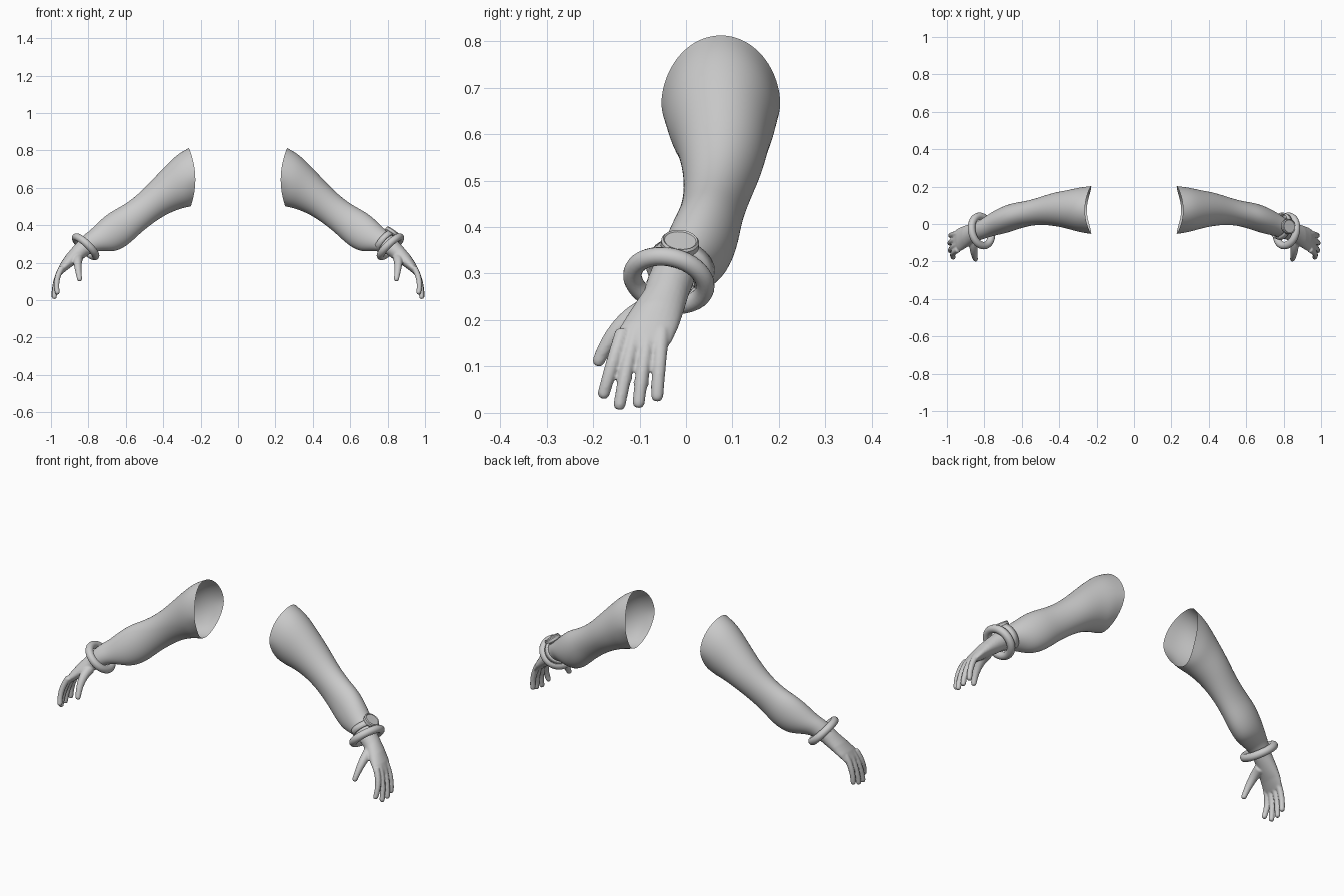
import bpy, bmesh, math
from mathutils import Vector, Matrix

if "Cube" in bpy.data.objects:
    bpy.data.objects.remove(bpy.data.objects["Cube"])

grey = bpy.data.materials.new("plain_grey")
grey.use_nodes = True
colour = (0.6, 0.6, 0.6, 1)
grey.diffuse_color = colour
grey.node_tree.nodes["Principled BSDF"].inputs["Base Color"].default_value = colour


def finish(bm, name, mods=(), both=True, angle=60):
    """Turn a bmesh into a smooth left-side object, mirrored to the right if asked."""
    bmesh.ops.recalc_face_normals(bm, faces=bm.faces)
    for side in ("left", "right") if both else ("left",):
        mesh = bpy.data.meshes.new(f"{side}_{name}")
        bm.to_mesh(mesh)
        if side == "right":
            mesh.transform(Matrix.Scale(-1, 4, (1, 0, 0)))
            mesh.flip_normals()
        mesh.materials.append(grey)
        ob = bpy.data.objects.new(mesh.name, mesh)
        bpy.context.collection.objects.link(ob)
        bpy.ops.object.select_all(action='DESELECT')
        ob.select_set(True)
        bpy.context.view_layer.objects.active = ob
        bpy.ops.object.shade_smooth_by_angle(angle=math.radians(angle))
        for kind, settings in mods:
            mod = ob.modifiers.new(kind.title(), kind)
            for key, value in settings.items():
                setattr(mod, key, value)
    bm.free()


def loft(bm, rings, cap=False):
    loops = [[bm.verts.new(p) for p in ring] for ring in rings]
    n = len(loops[0])
    for a, b in zip(loops, loops[1:]):
        for i in range(n):
            bm.faces.new((a[i], a[(i + 1) % n], b[(i + 1) % n], b[i]))
    if cap:
        bm.faces.new(loops[0])
        bm.faces.new(loops[-1])


def angles(n):
    return [2 * math.pi * i / n for i in range(n)]


def section(ux, uz, lx, lz, y, half, n=24):
    """Oval through an upper and a lower point in the front plane."""
    up, low = Vector((ux, y, uz)), Vector((lx, y, lz))
    mid, rise = (up + low) / 2, (up - low) / 2
    return [mid + rise * math.sin(t) + Vector((0, half * math.cos(t), 0)) for t in angles(n)]


def frame(centre, axis):
    """Matrix with z along the axis and x close to the depth direction."""
    z = Vector(axis).normalized()
    y = z.cross(Vector((0, 1, 0))).normalized()
    x = y.cross(z)
    m = Matrix((x, y, z)).transposed().to_4x4()
    m.translation = centre
    return m


def tube(bm, points, radii, n=12):
    """Round-ended finger through a curve of three points."""
    a, b, c = map(Vector, points)
    rings, steps = [], 12
    for i in range(steps + 1):
        t = i / steps
        p = a * (1 - t) ** 2 + b * 2 * t * (1 - t) + c * t * t
        d = (b - a) * (1 - t) + (c - b) * t
        r = radii[0] + (radii[1] - radii[0]) * t
        m = frame(p, d)
        rings.append([m @ Vector((r * math.cos(q), r * math.sin(q), 0)) for q in angles(n)])
        if i == steps:
            for k in (0.5, 0.85):
                rings.append([m @ Vector((r * math.sqrt(1 - k * k) * math.cos(q),
                              r * math.sqrt(1 - k * k) * math.sin(q), r * k)) for q in angles(n)])
    loft(bm, rings, cap=True)


# Arm: open saddle-shaped shoulder edge, then ovals down to the wrist
shoulder = []
for t in angles(24):
    c, s = math.cos(t), math.sin(t)
    narrow = 1 + 0.25 * min(s, 0)
    shoulder.append((0.258 - 0.03 * c * c + 0.005 * s, 0.075 + 0.13 * c * narrow, 0.657 + 0.157 * s))
arm = [
    (.32, .785, .275, .495, .076, .12),
    (.39, .717, .31, .487, .078, .104),
    (.47, .63, .38, .46, .08, .09),
    (.55, .55, .45, .415, .07, .073),
    (.63, .497, .52, .36, .055, .067),
    (.685, .47, .585, .295, .042, .073),
    (.74, .425, .65, .258, .022, .074),
    (.79, .372, .71, .262, .002, .064),
    (.83, .345, .755, .262, -.02, .055),
    (.86, .31, .79, .245, -.034, .052),
]
bm = bmesh.new()
loft(bm, [shoulder] + [section(*r) for r in arm])
finish(bm, "arm", [("SUBSURF", {"levels": 2, "render_levels": 2})])

# Hand: palm, four fingers and thumb fused into one skin
palm = [
    (.845, .325, .775, .26, -.03, .05),
    (.882, .285, .818, .228, -.043, .049),
    (.92, .24, .86, .198, -.062, .057),
    (.95, .195, .902, .17, -.08, .063),
    (.966, .16, .932, .146, -.091, .06),
    (.97, .143, .945, .136, -.094, .052),
]
bm = bmesh.new()
loft(bm, [section(*r) for r in palm], cap=True)
fingers = [  # base y, tip x, tip y, tip z
    (-.136, .966, -.177, .042),
    (-.108, .982, -.143, .018),
    (-.080, .985, -.102, .022),
    (-.052, .980, -.062, .036),
]
for base_y, x, y, z in fingers:
    tube(bm, [(.94, base_y, .175), (.98, (base_y + y) / 2, .115), (x, y, z)], (.0165, .0135))
tube(bm, [(.855, -.075, .225), (.862, -.15, .2), (.847, -.188, .112)], (.028, .0135))
finish(bm, "hand", [("REMESH", {"mode": 'VOXEL', "voxel_size": 0.0045, "use_smooth_shade": True}),
                    ("SMOOTH", {"factor": 0.5, "iterations": 4})])

# Bracelet: thick ring around the wrist
m = frame((.815, -.037, .285), (.68, -.2, -.7))
bm = bmesh.new()
rings = []
for a in angles(40):
    rings.append([m @ Vector(((.08 + .02 * math.cos(b)) * math.cos(a),
                              (.073 + .02 * math.cos(b)) * math.sin(a),
                              .02 * math.sin(b))) for b in angles(16)])
loft(bm, rings + [rings[0]])
bmesh.ops.remove_doubles(bm, verts=bm.verts, dist=1e-5)
finish(bm, "bracelet")

# Watch strap: flat band on the left wrist only
m = frame((.787, -.012, .312), (.72, -.3, -.62))
bm = bmesh.new()
loft(bm, [[m @ Vector((.069 * math.cos(a), .064 * math.sin(a), z)) for a in angles(32)]
          for z in (-.015, .015)])
finish(bm, "watch_strap", [("SOLIDIFY", {"thickness": .008, "offset": 0})], both=False, angle=30)

# Watch case: shallow disc with a raised rim and sunken dial
m = frame((.826, -.013, .364), (.56, .08, .82))
bm = bmesh.new()
loft(bm, [[m @ Vector((r * math.cos(a), r * math.sin(a), z)) for a in angles(32)]
          for r, z in ((.034, -.016), (.041, -.008), (.041, .006), (.037, .011), (.034, .008))], cap=True)
finish(bm, "watch_case", both=False, angle=30)
